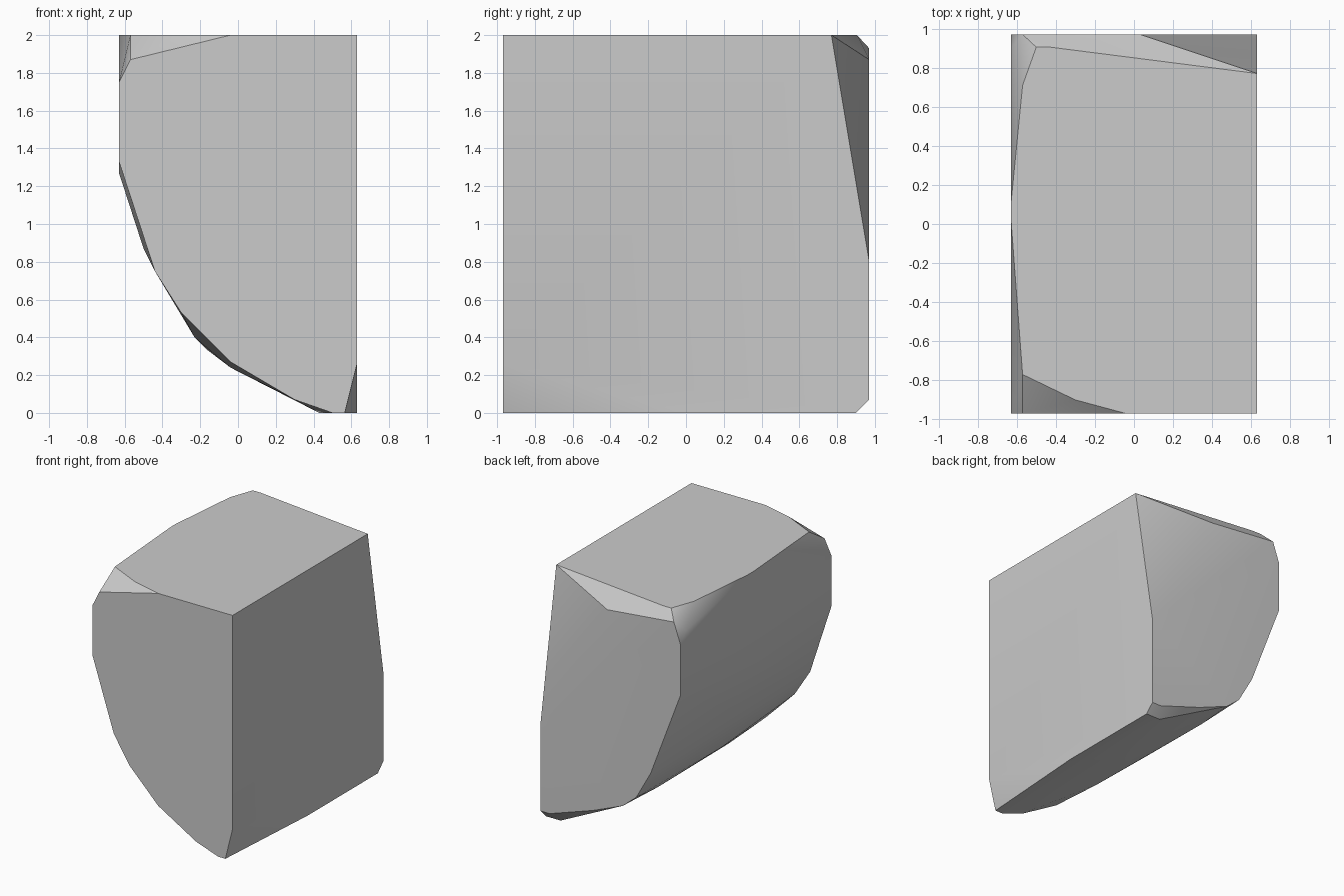
import bpy
import bmesh
import math

default_cube = bpy.data.objects.get("Cube")
if default_cube:
    bpy.data.objects.remove(default_cube, do_unlink=True)

# Half width, half depth and height of the stone
WIDTH, DEPTH, HEIGHT = 0.63, 0.97, 2.0

# Front outline (x, z): flat right side, chipped top left, curved belly
front_outline = [
    (WIDTH, HEIGHT), (WIDTH, .26), (.565, 0), (.5, 0), (.3, .07),
    (-.04, .27), (-.3, .53), (-.44, .75), (-WIDTH, 1.33),
    (-WIDTH, 1.75), (-.57, 1.87), (-.04, HEIGHT),
]

# Back outline (x, z): top corner sheared away
back_outline = [
    (WIDTH, .8), (WIDTH, .07), (.55, .07), (.16, .2), (-.11, .31),
    (-.23, .41), (-.36, .64), (-WIDTH, 1.35), (-WIDTH, 1.76),
    (-.57, 1.93), (.03, 1.87),
]

# Top outline (x, y) and base outline (x, y)
top_outline = [
    (WIDTH, .77), (-.43, .905), (-.5, .905), (-.57, .71),
    (-WIDTH, .1), (-WIDTH, .03), (-.57, -.77), (-.3, -.9),
]
base_outline = [(WIDTH, 0), (WIDTH, .9), (.5, .9), (.43, .3)]

# Bulge of the rounded side between front and back
belly_points = [
    (-WIDTH, 0, 1.27), (-.5, .1, .87), (-.23, -.15, .4),
    (-.165, .6, .335), (.17, .5, .135), (-.04, -.49, .24),
    (-WIDTH, .9, 1.85),
]


def upright(outline, depth):
    """Place an (x, z) outline at a fixed depth."""
    return [(x, depth, z) for x, z in outline]


def level(outline, height):
    """Place an (x, y) outline at a fixed height."""
    return [(x, y, height) for x, y in outline]


def make_material(name, colour):
    material = bpy.data.materials.new(name)
    material.use_nodes = True
    material.diffuse_color = colour
    shader = material.node_tree.nodes["Principled BSDF"]
    shader.inputs["Base Color"].default_value = colour
    return material


def make_hull(name, points, material):
    """Wrap the section points in one convex faceted skin."""
    bm = bmesh.new()
    for point in points:
        bm.verts.new(point)
    bmesh.ops.convex_hull(bm, input=bm.verts[:])
    loose = [vert for vert in bm.verts if not vert.link_faces]
    bmesh.ops.delete(bm, geom=loose, context="VERTS")
    bmesh.ops.dissolve_limit(bm, angle_limit=math.radians(1),
                             verts=bm.verts[:], edges=bm.edges[:])
    bmesh.ops.recalc_face_normals(bm, faces=bm.faces[:])
    mesh = bpy.data.meshes.new(name)
    bm.to_mesh(mesh)
    bm.free()
    mesh.materials.append(material)
    obj = bpy.data.objects.new(name, mesh)
    bpy.context.collection.objects.link(obj)
    return obj


stone_grey = make_material("stone grey", (.6, .6, .6, 1))
sections = (upright(front_outline, -DEPTH) + upright(back_outline, DEPTH)
            + level(top_outline, HEIGHT) + level(base_outline, 0)
            + belly_points)
stone_block = make_hull("stone_block", sections, stone_grey)

# Soften shallow creases, keep the broken edges crisp
bpy.ops.object.select_all(action="DESELECT")
stone_block.select_set(True)
bpy.context.view_layer.objects.active = stone_block
bpy.ops.object.shade_smooth_by_angle(angle=math.radians(30))
